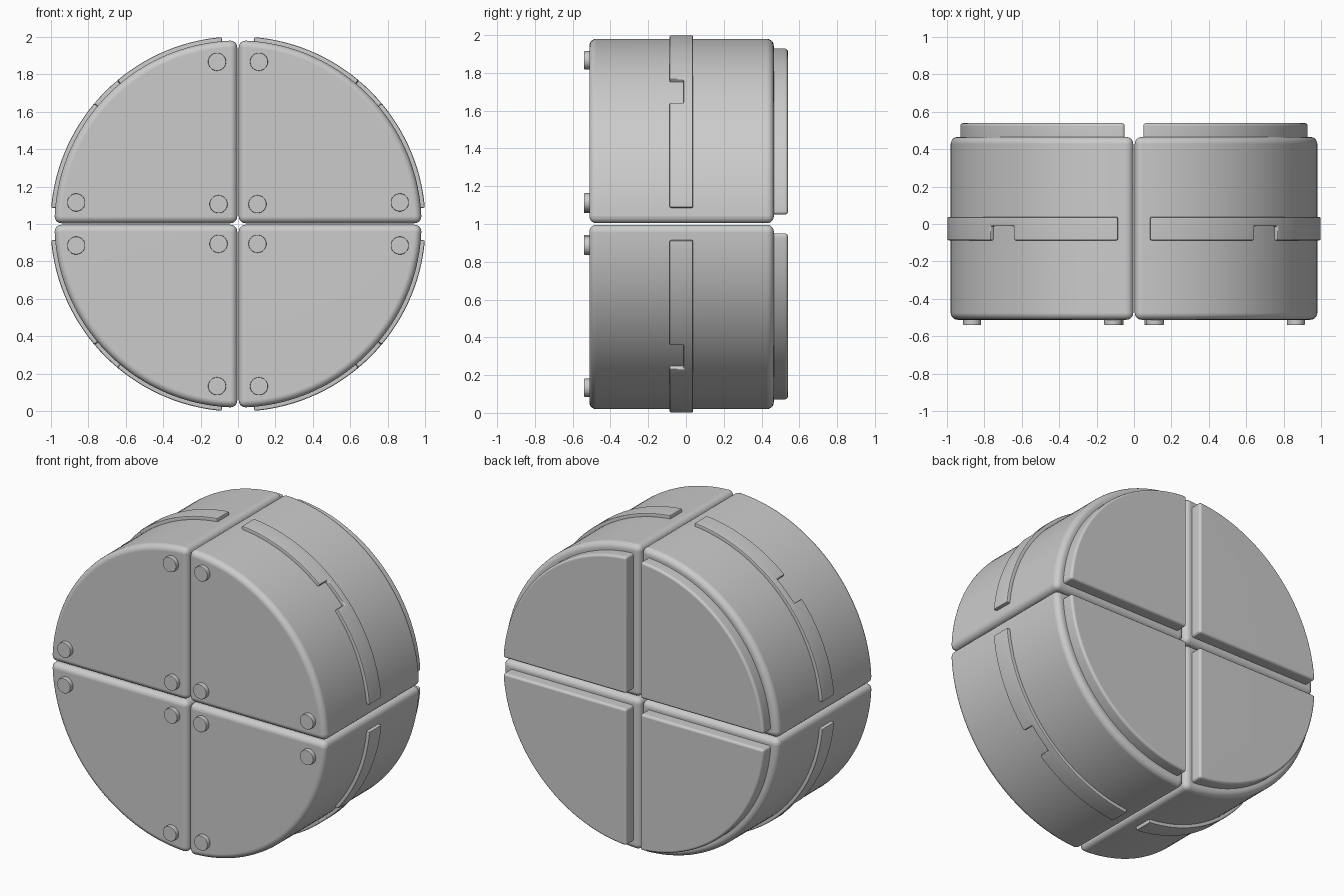
import bpy
import bmesh
from math import sin, cos, asin, pi, radians
from mathutils import Matrix, Vector

cube = bpy.data.objects.get("Cube")
if cube:
    bpy.data.objects.remove(cube, do_unlink=True)

grey = bpy.data.materials.new("plain grey")
grey.use_nodes = True
colour = (0.6, 0.6, 0.6, 1)
grey.diffuse_color = colour
grey.node_tree.nodes["Principled BSDF"].inputs["Base Color"].default_value = colour

CENTRE = Vector((0, 0, 1))


def finish(bm, name, sx, sz, bevel, segments):
    """Round the hard edges, flip into the quadrant and make the object."""
    bmesh.ops.recalc_face_normals(bm, faces=bm.faces)
    hard = [e for e in bm.edges if e.calc_face_angle(0) > radians(30)]
    bmesh.ops.bevel(bm, geom=hard, offset=bevel, segments=segments,
                    profile=0.5, affect='EDGES', clamp_overlap=True)
    flip = Matrix.Diagonal((sx, 1, sz, 1))
    bm.transform(Matrix.Translation(CENTRE) @ flip)
    bmesh.ops.recalc_face_normals(bm, faces=bm.faces)
    mesh = bpy.data.meshes.new(name)
    bm.to_mesh(mesh)
    bm.free()
    mesh.materials.append(grey)
    ob = bpy.data.objects.new(name, mesh)
    bpy.context.collection.objects.link(ob)
    bpy.ops.object.select_all(action='DESELECT')
    ob.select_set(True)
    bpy.context.view_layer.objects.active = ob
    bpy.ops.object.shade_smooth_by_angle(angle=radians(35))
    ob.modifiers.new("even shading", 'WEIGHTED_NORMAL').keep_sharp = True


def extrude_outline(points, y0, y1):
    """Solid from an x-z outline between two depths."""
    bm = bmesh.new()
    face = bm.faces.new([bm.verts.new((x, y0, z)) for x, z in points])
    new = bmesh.ops.extrude_face_region(bm, geom=[face])["geom"]
    moved = [v for v in new if isinstance(v, bmesh.types.BMVert)]
    bmesh.ops.translate(bm, verts=moved, vec=(0, y1 - y0, 0))
    return bm


def wedge(radius, gap, steps=40):
    """Quarter disc outline held a gap away from both axes."""
    a0 = asin(gap / radius)
    arc = [a0 + (pi / 2 - 2 * a0) * i / steps for i in range(steps + 1)]
    return [(gap, gap)] + [(radius * cos(a), radius * sin(a)) for a in arc]


def disc(x, z, radius, steps=32):
    return [(x + radius * cos(2 * pi * i / steps), z + radius * sin(2 * pi * i / steps))
            for i in range(steps)]


def band(inner, outer, depths, start, end, steps, notch):
    """Curved strip with a notch in its front row."""
    bm = bmesh.new()
    rows = []
    for i in range(steps + 1):
        a = radians(start + (end - start) * i / steps)
        rows.append([bm.verts.new((inner * cos(a), y, inner * sin(a))) for y in depths])
    for i in range(steps):
        for j in range(len(depths) - 1):
            if j == 0 and i in notch:
                continue
            bm.faces.new((rows[i][j], rows[i + 1][j], rows[i + 1][j + 1], rows[i][j + 1]))
    new = bmesh.ops.extrude_face_region(bm, geom=bm.faces[:])["geom"]
    for v in new:
        if isinstance(v, bmesh.types.BMVert):
            v.co.x *= outer / inner
            v.co.z *= outer / inner
    return bm


FEET = [(0.112, 0.867), (0.104, 0.106), (0.865, 0.115)]

for side, sx in (("left", 1), ("right", -1)):
    for level, sz in (("upper", 1), ("lower", -1)):
        tag = f"{level}_{side}"
        # Main quarter body
        finish(extrude_outline(wedge(0.981, 0.004), -0.512, 0.465),
               f"body_{tag}", sx, sz, 0.04, 5)
        # Raised back pad
        finish(extrude_outline(wedge(0.931, 0.05), 0.44, 0.54),
               f"back_pad_{tag}", sx, sz, 0.016, 3)
        # Notched rim band
        finish(band(0.96, 1.003, (-0.087, -0.012, 0.038), 5, 85, 32, range(14, 18)),
               f"rim_band_{tag}", sx, sz, 0.008, 2)
        # Front feet
        for n, (x, z) in enumerate(FEET, 1):
            finish(extrude_outline(disc(x, z, 0.048), -0.54, -0.49),
                   f"foot_{tag}_{n}", sx, sz, 0.004, 2)
